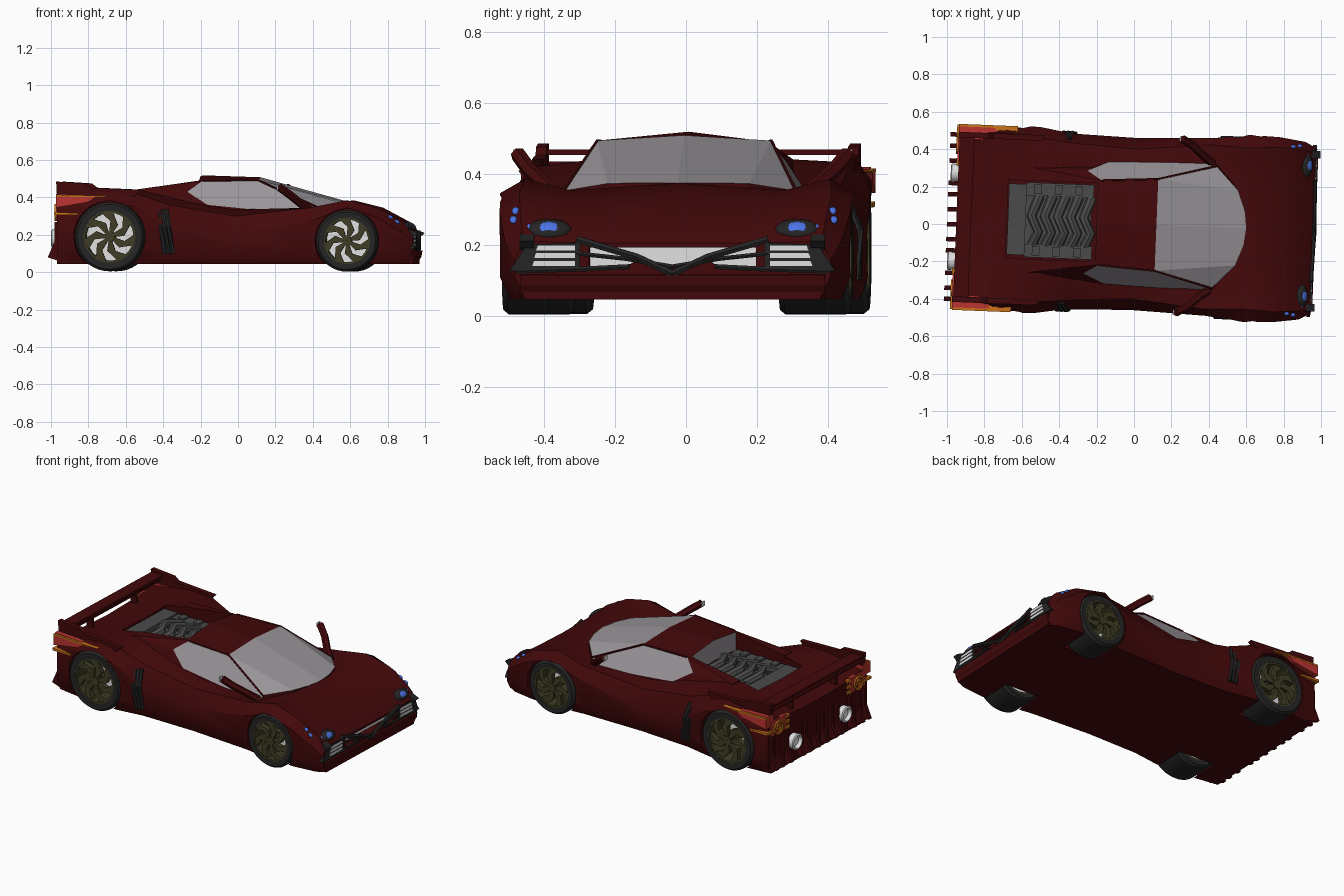
import bpy, bmesh, math
from mathutils import Vector, Matrix

if "Cube" in bpy.data.objects:
    bpy.data.objects.remove(bpy.data.objects["Cube"])

def mat(name, *c):
    m = bpy.data.materials.new(name)
    m.diffuse_color = (*c, 1)
    m.use_nodes = True
    m.node_tree.nodes["Principled BSDF"].inputs["Base Color"].default_value = m.diffuse_color
    return m

RED = mat("dark red paint", .055, .0025, .003)
GLASS = mat("grey glass", .32, .30, .32)
BLACK = mat("black rubber", .018, .018, .018)
OLIVE = mat("olive alloy", .05, .047, .018)
CHROME = mat("chrome", .75, .75, .75)
ENGINE = mat("engine grey", .07, .07, .07)
LAMP = mat("lamp red", .5, .035, .03)
ORANGE = mat("orange", .6, .17, .01)
BLUE = mat("lamp blue", .07, .17, .8)


def add(name, V, F, mats, idx=None, sym=False, smooth=None):
    """Mesh object; sym also adds the copy mirrored across y = 0."""
    V, F = [tuple(v) for v in V], [tuple(f) for f in F]
    idx = list(idx or [0] * len(F))
    if sym:
        n = len(V)
        V += [(x, -y, z) for x, y, z in V]
        F += [tuple(i + n for i in reversed(f)) for f in F]
        idx += idx
    me = bpy.data.meshes.new(name)
    me.from_pydata(V, [], F)
    for m in (mats if isinstance(mats, list) else [mats]):
        me.materials.append(m)
    for p, i in zip(me.polygons, idx):
        p.material_index = i
    bm = bmesh.new()
    bm.from_mesh(me)
    bmesh.ops.remove_doubles(bm, verts=bm.verts, dist=1e-5)
    bmesh.ops.recalc_face_normals(bm, faces=bm.faces)
    bm.to_mesh(me)
    bm.free()
    if smooth:
        me.shade_smooth()
        me.set_sharp_from_angle(angle=math.radians(smooth))
    ob = bpy.data.objects.new(name, me)
    bpy.context.collection.objects.link(ob)
    return ob


def loft(rings, closed=True, caps=True):
    n = len(rings[0])
    V = [p for r in rings for p in r]
    F = [(a * n + i, a * n + (i + 1) % n, (a + 1) * n + (i + 1) % n, (a + 1) * n + i)
         for a in range(len(rings) - 1) for i in range(n if closed else n - 1)]
    if caps:
        F += [tuple(range(n)), tuple(range(len(V) - n, len(V)))]
    return V, F


def prism(name, pts, y0, y1, m, sym=True):
    """Side outline (x, z) extruded from y0 to y1."""
    return add(name, *loft([[(x, y, z) for x, z in pts] for y in (y0, y1)]), m, sym=sym)


def box(name, a, b, m, sym=False):
    return prism(name, [(a[0], a[2]), (b[0], a[2]), (b[0], b[2]), (a[0], b[2])], a[1], b[1], m, sym)


def front_plate(name, pts, x0, x1, m, sym=False):
    """Front outline (y, z) extruded from x0 to x1."""
    return add(name, *loft([[(x, y, z) for y, z in pts] for x in (x0, x1)]), m, sym=sym)


def tube(name, path, r, m, sym=True, n=6):
    P, rings = [Vector(p) for p in path], []
    for i, p in enumerate(P):
        q = (P[min(i + 1, len(P) - 1)] - P[max(i - 1, 0)]).to_track_quat('Z', 'Y')
        rings.append([p + q @ Vector((r * math.cos(t), r * math.sin(t), 0))
                      for t in [math.tau * k / n for k in range(n)]])
    return add(name, *loft(rings), m, sym=sym, smooth=40)


def blob(name, c, s, m, tilt=0):
    bm = bmesh.new()
    bmesh.ops.create_icosphere(bm, subdivisions=2, radius=1, matrix=Matrix.Translation(c)
                               @ Matrix.Rotation(tilt, 4, 'Y') @ Matrix.Diagonal((*s, 1)))
    bm.verts.index_update()
    ob = add(name, [v.co[:] for v in bm.verts], [[v.index for v in f.verts] for f in bm.faces],
             m, sym=True, smooth=60)
    bm.free()
    return ob


def lathe(name, prof, cx, cz, m, sym=True, n=40, axis='y'):
    """Closed (radius, along) profile turned about a y or x axis."""
    rings = []
    for k in range(n + 1):
        c, s = math.cos(math.tau * k / n), math.sin(math.tau * k / n)
        rings.append([(cx + r * c, a, cz + r * s) if axis == 'y' else (a, cx + r * c, cz + r * s)
                      for r, a in prof])
    return add(name, *loft(rings, caps=False), m, sym=sym, smooth=35)


WHEELS = [("front", .602, .168, .165), ("rear", -.668, .19, .185)]

# lower body: x, half width, belt z, fender y/z, inner y/z, centre z
S = [(-.95, .47, .32, .45, .39, .27, .36, .35), (-.70, .502, .37, .46, .43, .27, .41, .40),
     (-.52, .498, .35, .44, .42, .28, .44, .44), (-.35, .47, .24, .42, .36, .27, .41, .42),
     (0, .46, .20, .40, .30, .33, .335, .34), (.40, .475, .27, .44, .345, .345, .32, .36),
     (.60, .50, .345, .43, .385, .30, .353, .373), (.76, .495, .295, .44, .345, .27, .32, .335),
     (.90, .475, .21, .43, .27, .25, .255, .25), (.955, .445, .16, .42, .21, .25, .205, .205)]
rings = []
for x, w, zb, fy, fz, iy, iz, cz in S:
    h = [(w - .03, .045), (w, .11), (w, zb), (fy, fz), (iy, iz)]
    rings.append([(x, 0, .045)] + [(x, y, z) for y, z in h] + [(x, 0, cz)]
                 + [(x, -y, z) for y, z in reversed(h)])
body = add("body", *loft(rings), RED)

# wheel wells, engine bay and grille slot cut out of the body
cutters = [box("bay_cutter", (-.68, -.21, .28), (-.2, .21, .7), RED),
           box("grille_cutter", (.895, -.235, .135), (1.1, .235, .192), RED)]
for nm, x, z, r in WHEELS:
    for s in (1, -1):
        circ = [(x + (r + .006) * math.cos(math.tau * k / 40), z + (r + .006) * math.sin(math.tau * k / 40))
                for k in range(40)]
        cutters.append(prism("well_cutter", circ, s * .27, s * .6, RED, False))
for c in cutters:
    md = body.modifiers.new("cut", 'BOOLEAN')
    md.object, md.operation, md.solver = c, 'DIFFERENCE', 'EXACT'
dg = bpy.context.evaluated_depsgraph_get()
cut = bpy.data.meshes.new_from_object(body.evaluated_get(dg))
body.modifiers.clear()
body.data = cut
cut.shade_smooth()
cut.set_sharp_from_angle(angle=math.radians(28))
for c in cutters:
    bpy.data.objects.remove(c)

# cabin with glass faces and rear buttresses
V = [(.60, 0, .374), (.55, .2, .372), (.43, .325, .352), (.12, .245, .493), (.12, 0, .508),
     (-.18, .225, .49), (-.18, 0, .518), (.40, .345, .305), (-.15, .325, .36), (-.26, .275, .43),
     (-.55, .28, .44), (.43, .35, .28), (-.15, .34, .28), (-.55, .33, .30), (-.2, .21, .49),
     (-.55, .21, .44), (-.55, .21, .29), (-.2, .21, .29), (-.2, 0, .515), (-.2, 0, .29),
     (.60, 0, .28), (.55, .2, .28), (.588, .1, .374)]
F = [(0, 22, 1, 3, 4), (1, 2, 3), (3, 2, 7, 8, 9, 5), (18, 14, 17, 19),
     (4, 3, 5, 6), (6, 5, 14, 18), (5, 9, 10), (5, 10, 15, 14), (14, 15, 16, 17),
     (7, 11, 12, 8), (8, 12, 13, 10, 9), (2, 11, 7), (0, 22, 1, 21, 20), (1, 2, 11, 21), (10, 13, 16, 15)]
add("cabin", V, F, [RED, GLASS], [1] * 4 + [0] * 11, sym=True)
tube("window_pillar", [(-.18, .226, .488), (.12, .245, .491), (.43, .327, .351)], .006, RED)

# wheels
for nm, x, z, r in WHEELS:
    k = .75 * r
    lathe(nm + "_tyre", [(k, .30), (r - .012, .29), (r, .305), (r, .475), (r - .012, .49), (k, .488)], x, z, BLACK)
    lathe(nm + "_rim", [(k, .30), (k, .486), (k * .92, .486), (k * .92, .30)], x, z, OLIVE)
    lathe(nm + "_brake_disc", [(.001, .31), (k * .95, .31), (k * .95, .33), (.001, .33)], x, z, CHROME)
    lathe(nm + "_hub", [(.001, .33), (k * .2, .33), (k * .2, .485), (.001, .485)], x, z, OLIVE)
    for j in range(7):
        t = math.tau * j / 7
        pts = [(.15, 0), (.55, .05), (.97, .55), (.97, 1.0), (.6, .62), (.15, .8)]
        prism(nm + "_spoke", [(x + k * a * math.cos(t + b), z + k * a * math.sin(t + b)) for a, b in pts],
              .45, .48, OLIVE)

# engine
box("engine_block", (-.66, -.19, .27), (-.23, .19, .36), ENGINE)
box("engine_plenum", (-.675, -.19, .34), (-.58, .19, .40), ENGINE)
box("engine_head", (-.58, .13, .33), (-.22, .2, .39), ENGINE, True)
for i in range(5):
    x = -.54 + i * .07
    tube("intake_runner", [(x, -.13, .37), (x + .03, -.06, .395), (x - .01, .02, .40), (x + .03, .13, .37)],
         .027, ENGINE, False, 8)
for i in range(3):
    box("engine_cap", (-.54 + i * .11, .14, .38), (-.50 + i * .11, .19, .402), ENGINE, True)

# rear wing
box("wing_upper_blade", (-.95, -.45, .452), (-.87, .45, .468), RED)
box("wing_lower_blade", (-.94, -.45, .422), (-.89, .45, .434), RED)
prism("wing_endplate", [(-.955, .485), (-.8, .475), (-.77, .452), (-.5, .44), (-.55, .39), (-.95, .39)],
      .425, .455, RED)
box("wing_post", (-.93, .2, .34), (-.89, .215, .46), RED, True)

# tail lamps
prism("tail_lamp", [(-.955, .410), (-.74, .404), (-.78, .375), (-.955, .345)], .42, .496, LAMP)
prism("upper_orange_strip", [(-.955, .415), (-.64, .408), (-.72, .401), (-.955, .405)], .470, .4975, ORANGE)
prism("upper_lamp_cover", [(-.955, .419), (-.76, .412), (-.76, .404), (-.955, .41)], .43, .484, LAMP)
prism("lower_orange_strip", [(-.965, .322), (-.83, .315), (-.84, .305), (-.965, .307)], .42, .494, ORANGE)
box("rear_lamp_panel", (-.957, .30, .28), (-.94, .45, .375), LAMP, True)
for rr in (.045, .022):
    lathe("tail_ring", [(rr, -.966), (rr, -.95), (rr - .012, -.95), (rr - .012, -.966)], .38, .32, ORANGE,
          n=20, axis='x')
for z in (.29, .325, .36):
    box("tail_block", (-.962, .275, z - .009), (-.94, .315, z + .009), ORANGE, True)

# rear diffuser and exhausts
for y in (.04, .12, .18, .30, .38, .44):
    prism("diffuser_fin", [(-.9, .27), (-.965, .27), (-.965, .16), (-1.0, .08), (-.9, .046)],
          y - .012, y + .012, RED)
lathe("exhaust", [(.046, -.94), (.05, -.985), (.04, -.99), (.03, -.97), (.001, -.965), (.001, -.94)],
      .235, .18, CHROME, n=20, axis='x')

# front grille: bright mesh deep in the slot, black side panels with bright slats, black chevrons
box("grille_mesh", (.89, -.235, .13), (.90, .235, .195), CHROME)
front_plate("grille_side_panel", [(.26, .205), (.41, .2), (.46, .125), (.26, .13)], .94, .961, BLACK, True)
for z in (.14, .162, .183):
    front_plate("grille_slat", [(.275, z), (.43 - z * .25, z), (.425 - z * .25, z + .014), (.275, z + .014)],
                .95, .964, CHROME, True)
tube("grille_chevron", [(.958, .27, .215), (.962, .10, .165), (.966, 0, .118)], .011, BLACK)
tube("grille_upper_chevron", [(.958, .27, .175), (.962, .13, .16), (.966, 0, .138)], .007, BLACK)
tube("grille_lower_bar", [(.955, .44, .125), (.96, .24, .132), (.96, .12, .138)], .008, BLACK)
front_plate("grille_lower_fill", [(.14, .13), (.02, .13), (.10, .158)], .94, .956, RED, True)
prism("front_corner_fin", [(.86, .26), (.982, .21), (.955, .185), (.88, .185)], .39, .43, BLACK)
prism("front_lip", [(.9, .045), (.945, .05), (.965, .085), (.97, .115), (.9, .12)], -.43, .43, RED, False)

# headlamps lying in the sloping nose
blob("headlamp_surround", (.912, .35, .243), (.038, .065, .020), BLACK, .75)
blob("headlamp", (.922, .35, .246), (.024, .038, .012), BLUE, .85)
for c in ((.835, .447, .295), (.87, .452, .270), (.908, .405, .249)):
    blob("marker_lamp", c, (.016, .011, .009), BLUE, .6)

# side vents
for i in range(3):
    d = i * .022
    tube("side_vent", [(-.41 + d, .434, .335), (-.395 + d, .474, .24), (-.375 + d, .470, .1)], .012, BLACK)

# wing mirrors swept back and outwards
tube("mirror_arm", [(.41, .34, .325), (.36, .375, .36), (.30, .43, .41), (.24, .465, .455)], .022, RED)
box("mirror_glass", (.226, .45, .44), (.234, .478, .468), CHROME, True)

# the whole car stands slightly turned
for ob in bpy.context.collection.objects:
    ob.rotation_euler.z = -.04
